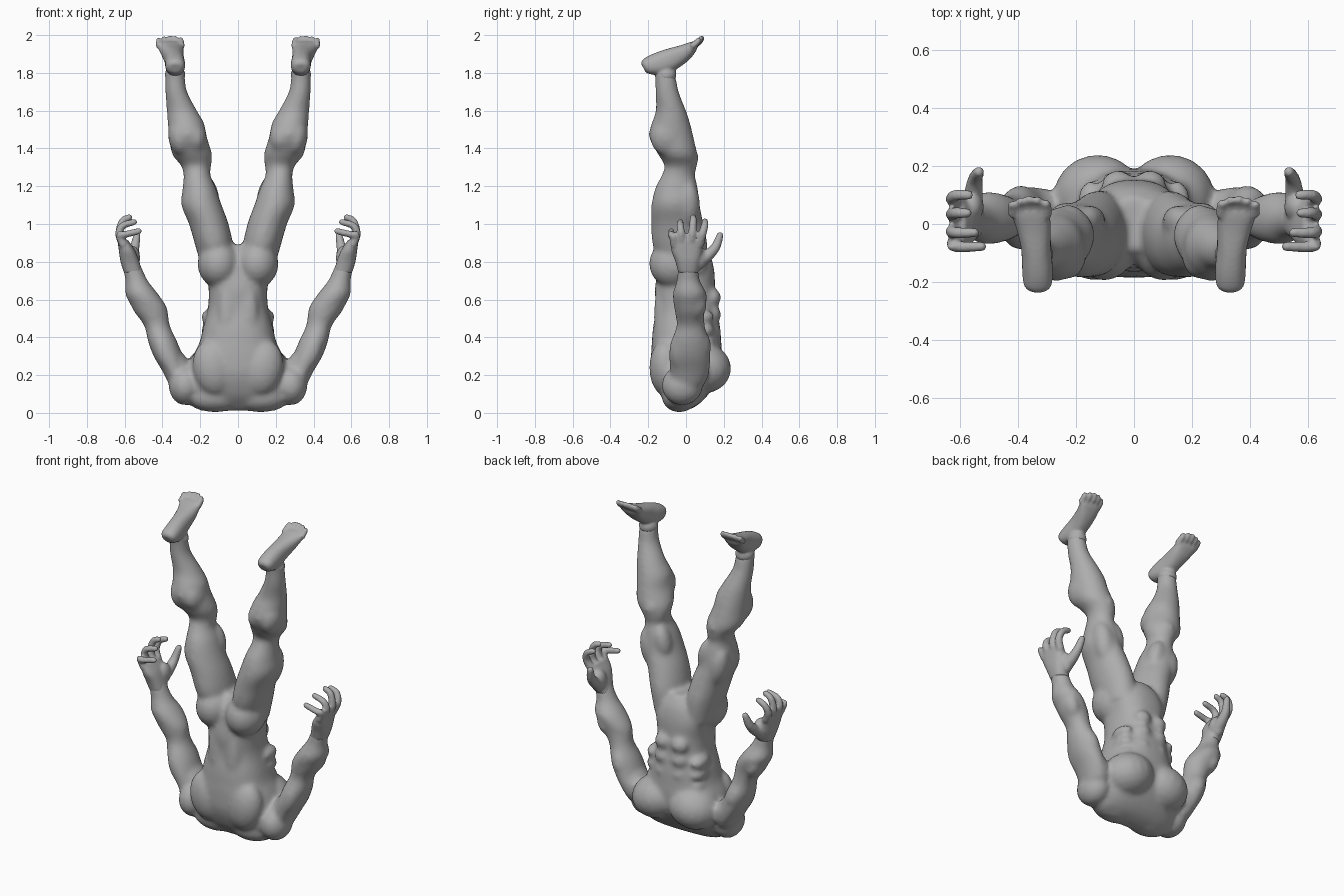
import bpy, bmesh, math
from mathutils import Vector, Matrix

skin = bpy.data.materials.new("clay_grey")
skin.diffuse_color = (0.42, 0.42, 0.42, 1)


def spline(keys, steps=4):
    """Catmull-Rom interpolation of rows of numbers."""
    out = []
    for i in range(len(keys) - 1):
        a, b, c, d = (keys[max(i - 1, 0)], keys[i], keys[i + 1], keys[min(i + 2, len(keys) - 1)])
        for s in range(steps):
            t = s / steps
            out.append([0.5 * (2 * q + (r - p) * t + (2 * p - 5 * q + 4 * r - w) * t * t
                               + (3 * q - p - 3 * r + w) * t ** 3) for p, q, r, w in zip(a, b, c, d)])
    return out + [list(keys[-1])]


def bridge(bm, rings, side):
    """Closed skin over rings of points, mirrored for side -1."""
    rings = [[bm.verts.new((p[0] * side, p[1], p[2])) for p in ring] for ring in rings]
    seg = len(rings[0])
    for a, b in zip(rings, rings[1:]):
        for k in range(seg):
            bm.faces.new((a[k], a[k - 1], b[k - 1], b[k]))
    bm.faces.new(rings[0])
    bm.faces.new(rings[-1][::-1])


def oval(c, u, v, n=2.0, seg=24):
    """Superellipse ring around c with half axes u and v."""
    ring = []
    for k in range(seg):
        co, si = math.cos(2 * math.pi * k / seg), math.sin(2 * math.pi * k / seg)
        ring.append(Vector(c) + u * math.copysign(abs(co) ** (2 / n), co)
                    + v * math.copysign(abs(si) ** (2 / n), si))
    return ring


def loft(bm, keys, side=1, v=(0, 1, 0), n=2.0, seg=24):
    """Limb through rings (x, y, z, radius across, radius along v)."""
    bridge(bm, [oval(k[:3], Vector((k[3], 0, 0)), Vector(v) * k[4], n, seg)
                for k in spline(keys)], side)


def blob(bm, c, r, side=1, lean=0, rows=10, seg=18):
    """Ellipsoid muscle, leaning sideways by an angle in degrees."""
    m = Matrix.Translation(c) @ Matrix.Rotation(math.radians(lean), 4, 'Y') @ Matrix.Diagonal((*r, 1))
    rings = []
    for i in range(rows + 1):
        a = math.pi * (0.02 + 0.96 * i / rows)
        rings.append([m @ p for p in oval((0, 0, -math.cos(a)), Vector((math.sin(a), 0, 0)),
                                          Vector((0, math.sin(a), 0)), seg=seg)])
    bridge(bm, rings, side)


def digit(bm, pts, r0, r1, side=1):
    """Tapering finger or toe with a rounded tip."""
    path = [Vector(p) for p in spline(pts, 3)]
    last, rings = len(path) - 1, []
    for i, p in enumerate(path):
        t = (path[min(i + 1, last)] - path[max(i - 1, 0)]).normalized()
        u = t.cross(Vector((0.3, 0.5, -0.8))).normalized()
        r = r0 + (r1 - r0) * i / last
        rings.append(oval(p, u * r, t.cross(u) * r, seg=10))
    bridge(bm, rings, side)
    blob(bm, path[-1], (r1, r1, r1), side, rows=6, seg=10)


def fuse(bm, name, voxel, smooth):
    """Merge overlapping pieces into one smooth skin."""
    bmesh.ops.recalc_face_normals(bm, faces=bm.faces)
    me = bpy.data.meshes.new(name)
    bm.to_mesh(me)
    bm.free()
    me.materials.append(skin)
    ob = bpy.data.objects.new(name, me)
    bpy.context.collection.objects.link(ob)
    rm = ob.modifiers.new("fuse", 'REMESH')
    rm.mode, rm.voxel_size, rm.use_smooth_shade = 'VOXEL', voxel, True
    sm = ob.modifiers.new("soften", 'SMOOTH')
    sm.factor, sm.iterations = 0.5, smooth


# Torso, shoulders down and hips up
body = bmesh.new()
loft(body, [(0, -.03, .012, .20, .03), (0, -.015, .04, .25, .075), (0, -.01, .1, .28, .13),
            (0, 0, .2, .275, .18), (0, .003, .3, .24, .188), (0, .003, .37, .205, .184),
            (0, .003, .45, .185, .178), (0, .003, .55, .16, .162), (0, -.005, .65, .155, .16),
            (0, 0, .75, .165, .15), (0, 0, .83, .13, .13), (0, 0, .89, .07, .09)], n=2.4, seg=36)

for side in (1, -1):
    # Chest, back and waist muscles
    blob(body, (.125, .095, .235), (.155, .145, .13), side, 15)
    blob(body, (.12, -.035, .088), (.15, .095, .085), side)
    blob(body, (.13, -.11, .24), (.11, .085, .15), side, 10)
    blob(body, (.055, -.125, .5), (.055, .045, .22), side)
    for z in (.43, .52, .61):
        blob(body, (.055, .14, z), (.055, .045, .052), side)
    for z in (.37, .44, .51):
        blob(body, (.15, .075, z), (.045, .075, .04), side, 20)
    # Buttock
    blob(body, (.103, -.065, .79), (.112, .132, .127), side)
    # Shoulder
    blob(body, (.28, -.02, .145), (.088, .11, .105), side)
    blob(body, (.315, .025, .23), (.068, .10, .11), side, 20)

    # Arm from shoulder to wrist
    loft(body, [(.305, .01, .15, .06, .09), (.335, .02, .22, .065, .105), (.37, .02, .30, .077, .11),
                (.40, .022, .38, .077, .10), (.428, .025, .46, .068, .075), (.458, .02, .53, .088, .078),
                (.475, .02, .57, .093, .085), (.51, .02, .63, .087, .09), (.537, .012, .70, .06, .062),
                (.56, .01, .77, .05, .054), (.57, .01, .81, .045, .055)], side)
    blob(body, (.39, .075, .35), (.055, .058, .10), side, 22)
    blob(body, (.385, -.035, .32), (.055, .055, .11), side, 22)
    blob(body, (.515, .05, .57), (.045, .06, .08), side, 22)

    # Leg from hip to ankle
    loft(body, [(.105, 0, .74, .08, .11), (.125, -.03, .88, .1, .145), (.155, -.045, 1.0, .105, .138),
                (.193, -.055, 1.1, .107, .128), (.205, -.05, 1.19, .088, .113),
                (.217, -.04, 1.26, .071, .088), (.222, -.028, 1.31, .08, .086),
                (.243, -.045, 1.37, .106, .104), (.265, -.078, 1.46, .1, .118),
                (.275, -.08, 1.53, .097, .103), (.297, -.08, 1.6, .08, .08),
                (.327, -.1, 1.7, .058, .062), (.333, -.11, 1.78, .052, .055),
                (.333, -.13, 1.84, .045, .05)], side)
    blob(body, (.15, .01, 1.16), (.047, .055, .10), side, 15)
    blob(body, (.23, .01, 1.1), (.065, .065, .13), side, 12)
    blob(body, (.225, .02, 1.35), (.055, .047, .06), side)
    blob(body, (.225, -.1, 1.46), (.06, .09, .09), side, 8)
    blob(body, (.31, -.1, 1.46), (.06, .09, .10), side, 8)
fuse(body, "body", .013, 8)

for side, label in ((1, "right"), (-1, "left")):
    # Hand with four curled fingers and a thumb
    hand = bmesh.new()
    loft(hand, [(.555, .012, .74, .048, .052), (.572, .01, .8, .05, .066),
                (.588, .005, .86, .043, .083), (.61, .005, .915, .028, .085)], side, n=2.5)
    for y0, y1, zt, xt in ((-.06, -.078, .962, .525), (-.02, -.03, 1.01, .55),
                           (.028, .038, 1.035, .575), (.072, .1, 1.015, .57)):
        digit(hand, [(.605, y0, .89), (.628, (y0 + y1) / 2, .945),
                     (.612, y1, zt - .02), (xt, y1, zt)], .025, .017, side)
    blob(hand, (.56, .06, .82), (.042, .055, .065), side)
    digit(hand, [(.56, .06, .80), (.553, .11, .83), (.547, .155, .875), (.535, .18, .94)],
          .04, .019, side)
    fuse(hand, label + "_hand", .008, 3)

    # Foot with five toes, sole upward
    foot = bmesh.new()
    loft(foot, [(.332, -.225, 1.825, .03, .028), (.332, -.205, 1.832, .049, .046),
                (.333, -.15, 1.845, .053, .062), (.338, -.08, 1.872, .052, .06),
                (.347, -.01, 1.905, .06, .046), (.357, .035, 1.936, .067, .03),
                (.36, .05, 1.95, .062, .02)], side, v=(0, -.48, .877), n=2.3)
    blob(foot, (.333, -.105, 1.79), (.055, .055, .05), side)
    for k in range(5):
        x, reach = .302 + .029 * k, (.0, .012, .014, .008, -.004)[k]
        digit(foot, [(x, .03, 1.94), (x, .062 + reach * .5, 1.963),
                     (x + .002, .07 + reach, 1.975 + reach * .6)], .021 if k == 0 else .018, .015, side)
    fuse(foot, label + "_foot", .008, 3)
